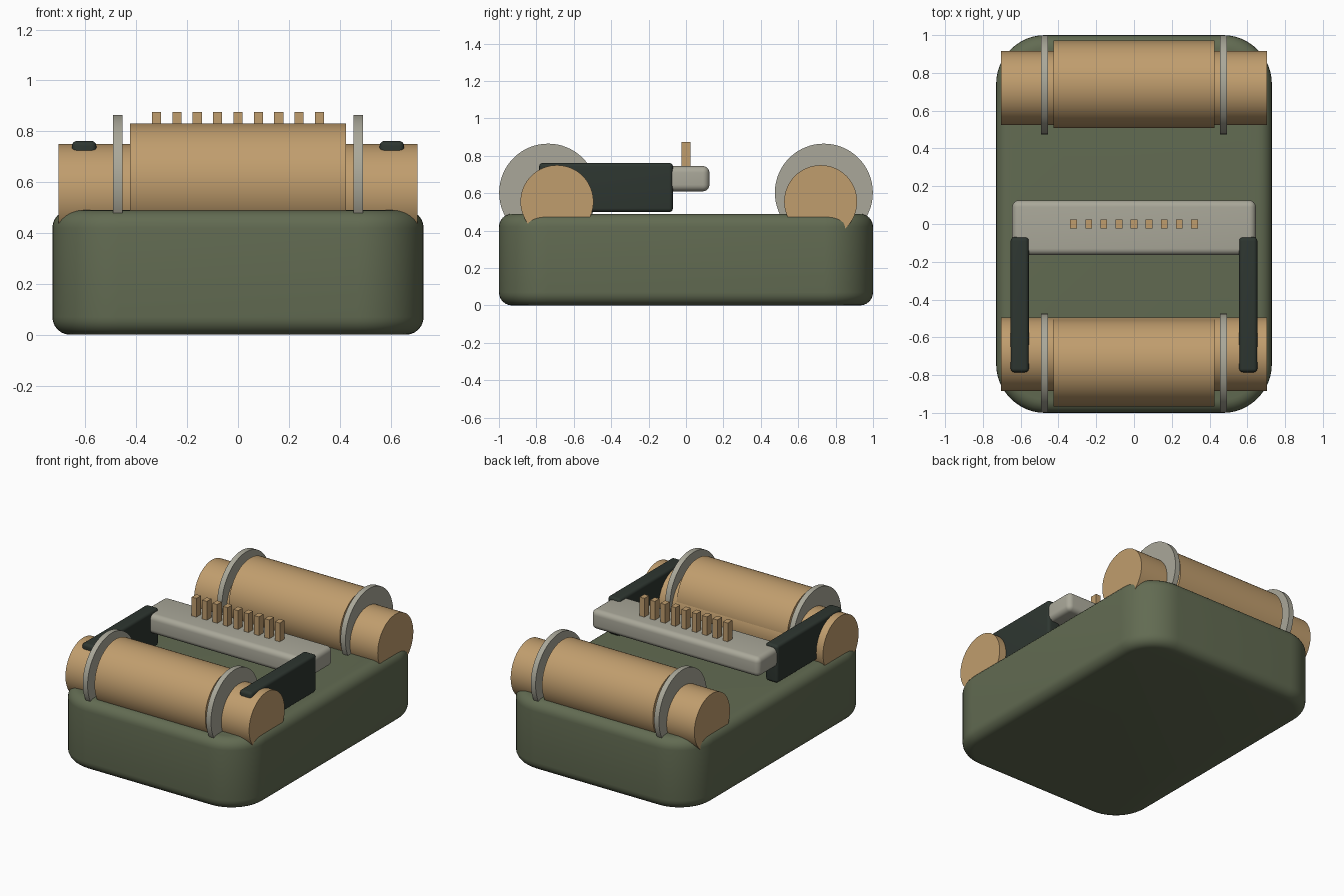
import bpy, bmesh, math
from mathutils import Matrix

if "Cube" in bpy.data.objects:
    bpy.data.objects.remove(bpy.data.objects["Cube"], do_unlink=True)


def material(name, rgb):
    mat = bpy.data.materials.new(name)
    mat.use_nodes = True
    color = (*rgb, 1)
    mat.diffuse_color = color
    bsdf = mat.node_tree.nodes["Principled BSDF"]
    bsdf.inputs["Base Color"].default_value = color
    bsdf.inputs["Roughness"].default_value = 0.7
    return mat


GREEN = material("olive green", (0.122, 0.147, 0.084))
TAN = material("tan", (0.53, 0.34, 0.155))
GREY = material("warm grey", (0.40, 0.39, 0.32))
DARK = material("dark green", (0.027, 0.037, 0.030))


def finish(bm, name, mat):
    bmesh.ops.recalc_face_normals(bm, faces=bm.faces)
    mesh = bpy.data.meshes.new(name)
    bm.to_mesh(mesh)
    bm.free()
    mesh.materials.append(mat)
    obj = bpy.data.objects.new(name, mesh)
    bpy.context.collection.objects.link(obj)
    bpy.ops.object.select_all(action="DESELECT")
    obj.select_set(True)
    bpy.context.view_layer.objects.active = obj
    bpy.ops.object.shade_smooth_by_angle(angle=math.radians(35))
    return obj


def box(name, mat, x, y, z, edge=0.0, corner=0.0):
    """Box spanning the x, y, z ranges; corner rounds the plan, edge the rims."""
    bm = bmesh.new()
    bmesh.ops.create_cube(bm, size=1)
    for v in bm.verts:
        for i, (lo, hi) in enumerate((x, y, z)):
            v.co[i] = lo if v.co[i] < 0 else hi
    upright = [e for e in bm.edges if abs(e.verts[0].co.z - e.verts[1].co.z) > 0.01]
    if corner:
        bmesh.ops.bevel(bm, geom=upright, offset=corner, segments=12,
                        profile=0.5, affect="EDGES")
        rims = [e for e in bm.edges if abs(e.verts[0].co.z - e.verts[1].co.z) < 0.001]
    else:
        rims = list(bm.edges)
    if edge:
        bmesh.ops.bevel(bm, geom=rims, offset=edge, segments=6,
                        profile=0.5, affect="EDGES")
    return finish(bm, name, mat)


def roller(name, mat, x0, x1, y, z, radius):
    """Cylinder lying along x."""
    bm = bmesh.new()
    place = Matrix.Translation(((x0 + x1) / 2, y, z)) @ Matrix.Rotation(math.pi / 2, 4, "Y")
    bmesh.ops.create_cone(bm, cap_ends=True, segments=64, radius1=radius,
                          radius2=radius, depth=x1 - x0, matrix=place)
    return finish(bm, name, mat)


# Rounded base
box("base", GREEN, (-0.73, 0.73), (-1, 1), (0, 0.49), edge=0.07, corner=0.26)

# Two rollers with core, wrapped drum and end flanges
for end, core_y, drum_y in (("front", -0.69, -0.735), ("back", 0.72, 0.74)):
    roller(end + "_roller_core", TAN, -0.705, 0.705, core_y, 0.555, 0.195)
    roller(end + "_roller_drum", TAN, -0.425, 0.425, drum_y, 0.60, 0.231)
    flange_y = math.copysign(0.737, drum_y)
    for side, s in (("left", 1), ("right", -1)):
        xs = sorted((0.455 * s, 0.492 * s))
        roller(f"{end}_{side}_flange", GREY, *xs, flange_y, 0.603, 0.262)

# Side arms
for side, s in (("left", 1), ("right", -1)):
    box(side + "_arm", DARK, sorted((0.557 * s, 0.653 * s)),
        (-0.785, -0.07), (0.50, 0.762), edge=0.02)

# Crossbar and its row of teeth
box("crossbar", GREY, (-0.645, 0.645), (-0.165, 0.125), (0.61, 0.745), edge=0.035)
for i in range(9):
    cx = (i - 4) * 0.08
    box(f"tooth_{i + 1}", TAN, (cx - 0.018, cx + 0.018), (-0.025, 0.025), (0.70, 0.875))
